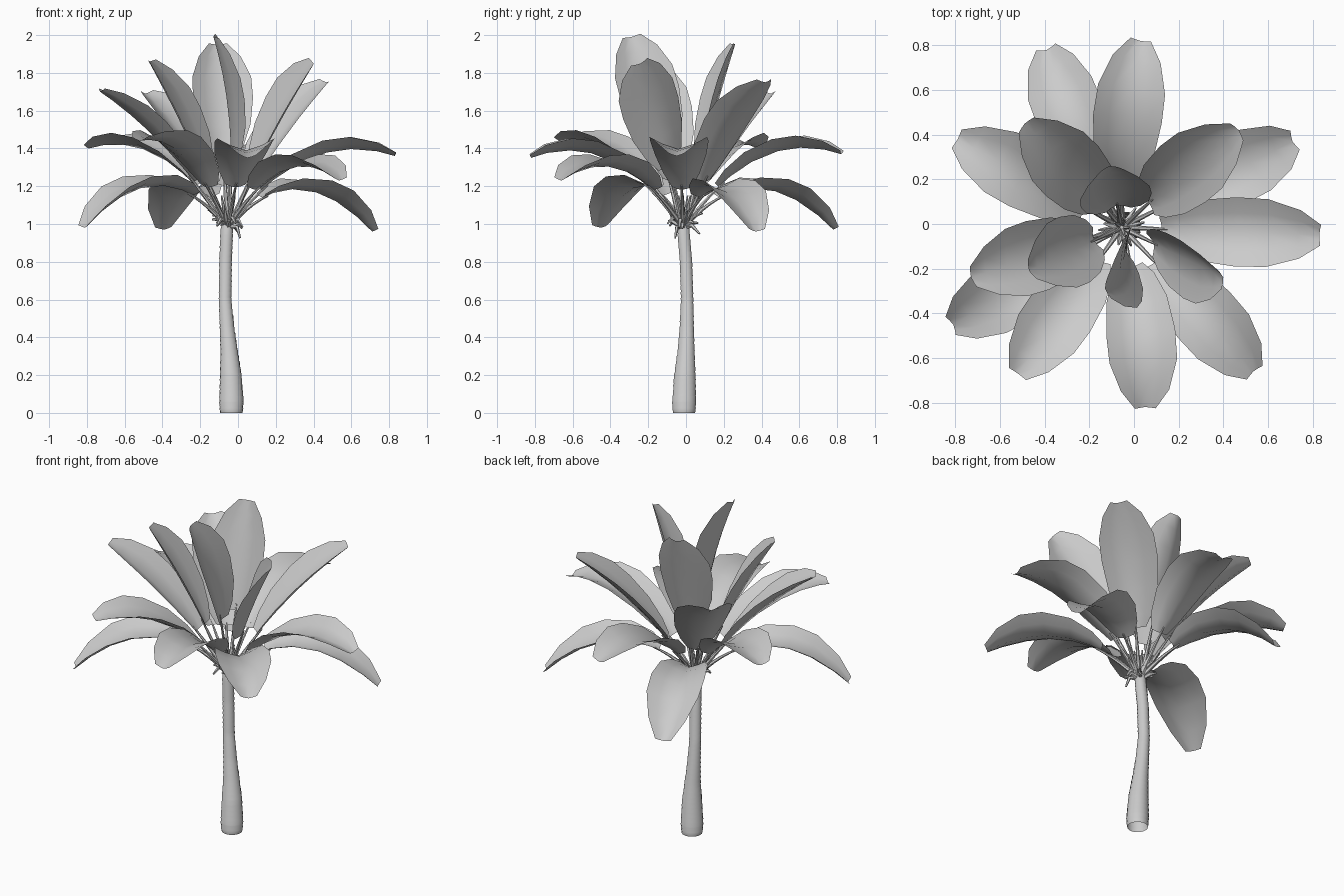
import bpy, bmesh, math, random
from mathutils import Vector, Quaternion

if "Cube" in bpy.data.objects:
    bpy.data.objects.remove(bpy.data.objects["Cube"])

random.seed(4)
UP = Vector((0, 0, 1))
CROWN = Vector((-0.055, -0.015, 1.0))


def lerp(table, t):
    for a, b in zip(table, table[1:]):
        if t <= b[0]:
            k = (t - a[0]) / (b[0] - a[0])
            return [p + (q - p) * k for p, q in zip(a[1:], b[1:])]
    return list(table[-1][1:])


def finish(name, bm, angle=50):
    me = bpy.data.meshes.new(name)
    bm.to_mesh(me)
    bm.free()
    ob = bpy.data.objects.new(name, me)
    bpy.context.collection.objects.link(ob)
    bpy.ops.object.select_all(action='DESELECT')
    ob.select_set(True)
    bpy.context.view_layer.objects.active = ob
    bpy.ops.object.shade_smooth_by_angle(angle=math.radians(angle))
    return ob


def bridge(bm, rings, closed=True):
    n = len(rings[0])
    for a, b in zip(rings, rings[1:]):
        for j in range(n if closed else n - 1):
            k = (j + 1) % n
            bm.faces.new((a[j], a[k], b[k], b[j]))


def tube(bm, pts, radii, sides):
    rings = []
    for i, p in enumerate(pts):
        t = (pts[min(i + 1, len(pts) - 1)] - pts[max(i - 1, 0)]).normalized()
        u = t.orthogonal().normalized() if abs(t.z) > 0.99 else t.cross(UP).normalized()
        v = t.cross(u)
        rings.append([bm.verts.new(p + radii[i] * (u * math.cos(a) + v * math.sin(a)))
                      for a in (math.tau * j / sides for j in range(sides))])
    bridge(bm, rings)
    bm.faces.new(rings[0][::-1])
    bm.faces.new(rings[-1])


# trunk: curved, swollen at the foot, stepped growth rings, open below (z, x, y, radius)
SPINE = [(0, -0.035, -0.01, 0.06), (0.06, -0.035, -0.01, 0.064), (0.2, -0.038, -0.006, 0.057),
         (0.32, -0.046, 0.0, 0.046), (0.45, -0.058, 0.004, 0.038), (0.6, -0.068, 0.006, 0.033),
         (0.8, -0.066, 0.0, 0.033), (0.95, -0.06, -0.012, 0.033), (1.04, -0.055, -0.015, 0.028)]
bm = bmesh.new()
rings = []
STEPS = 34
for i in range(STEPS):
    for z, flare in ((1.04 * i / STEPS, -0.001), (1.04 * (i + 0.85) / STEPS, 0.0015)):
        x, y, r = lerp(SPINE, z)
        rings.append([bm.verts.new((x + (r + flare) * math.cos(a), y + (r + flare) * math.sin(a), z))
                      for a in (math.tau * j / 18 for j in range(18))])
bridge(bm, rings)
bm.faces.new(rings[-1])
finish("trunk", bm, 40)

# leaves: tip x, y, z, upward arch, blade start, twist in degrees, sideways bow
LEAVES = [
    # drooping
    (-0.39, 0.78, 0.97, 0.42, 0.24, 0, -0.04), (0.71, 0.37, 0.96, 0.42, 0.24, 0, 0),
    (-0.81, -0.45, 0.98, 0.44, 0.24, 0, 0), (0.535, -0.66, 1.23, 0.36, 0.24, 0, 0.02),
    # spreading
    (0.03, 0.82, 1.37, 0.36, 0.22, 0, -0.05), (0.05, -0.82, 1.35, 0.36, 0.22, 0, 0.05),
    (0.83, -0.05, 1.36, 0.36, 0.2, 0, 0), (-0.52, -0.67, 1.44, 0.30, 0.22, 0, 0),
    (-0.79, 0.38, 1.40, 0.34, 0.23, 0, 0),
    # rising
    (0.47, 0.42, 1.75, 0.12, 0.25, 0, -0.03), (-0.49, 0.45, 1.69, 0.16, 0.24, 0, 0.03),
    (-0.73, -0.24, 1.70, 0.14, 0.26, 0, 0), (-0.47, -0.21, 1.86, 0.1, 0.29, 0, 0),
    (0.40, -0.24, 1.85, 0.1, 0.31, 45, 0), (-0.13, -0.29, 1.99, 0.06, 0.35, -64, 0.1),
    (-0.11, 0.26, 1.95, 0.06, 0.34, 0, 0)]
OUTLINE = [(0, 0.35), (0.1, 0.62), (0.28, 0.88), (0.5, 1.0), (0.68, 0.98), (0.87, 0.7), (1, 0.3)]

for n, (tx, ty, tz, arch, start, twist, bow) in enumerate(LEAVES, 1):
    tip = Vector((tx, ty, tz))
    out = Vector((tx - CROWN.x, ty - CROWN.y, 0)).normalized()
    p0 = CROWN + out * 0.015
    p1 = p0.lerp(tip, 0.47) + UP * arch * 0.97 + Vector((bow, 0, 0))
    curve = lambda t: p0 * (1 - t) ** 2 + p1 * 2 * t * (1 - t) + tip * t * t
    slope = lambda t: ((p1 - p0) * (1 - t) + (tip - p1) * t).normalized()

    # stalk
    bm = bmesh.new()
    ts = [(start + 0.04) * i / 5 for i in range(6)]
    tube(bm, [curve(t) - UP * 0.004 for t in ts], [0.014 - 0.0018 * i for i in range(6)], 6)
    finish("leaf_stalk_%02d" % n, bm)

    # channelled blade
    bm = bmesh.new()
    rows = []
    for s, w in OUTLINE:
        t = start + (1 - start) * s
        tangent = slope(t)
        side = Quaternion(tangent, math.radians(twist)) @ out.cross(UP)
        side = (side - tangent * side.dot(tangent)).normalized()
        normal = side.cross(tangent)
        hw = (0.162 if tz > 1.6 else 0.155) * w
        rows.append([bm.verts.new(curve(t) + side * hw * c + normal * hw * 0.42 * abs(c) ** 1.4)
                     for c in (-1, -0.55, 0, 0.55, 1)])
    bridge(bm, rows, closed=False)
    finish("leaf_blade_%02d" % n, bm, 80)

# dry stubs of old leaves around the crown
bm = bmesh.new()
for i in range(18):
    a = math.tau * i / 18 + random.uniform(-0.15, 0.15)
    d = Vector((math.cos(a), math.sin(a), 0))
    base = CROWN + d * 0.02 + UP * random.uniform(-0.02, 0.04)
    rise = random.uniform(-0.07, 0.08)
    mid = base + d * 0.04 + UP * (0.015 + rise * 0.3)
    end = base + d * random.uniform(0.05, 0.09) + UP * rise
    tube(bm, [base, mid, end], [0.013, 0.011, 0.005], 5)
finish("crown_stubs", bm)

# young shoots in the middle of the crown
bm = bmesh.new()
for i in range(5):
    a = math.tau * i / 5
    d = Vector((math.cos(a), math.sin(a), 0))
    tube(bm, [CROWN + d * 0.01, CROWN + d * 0.025 + UP * 0.08, CROWN + d * 0.04 + UP * 0.15],
         [0.012, 0.009, 0.004], 6)
finish("young_shoots", bm)
